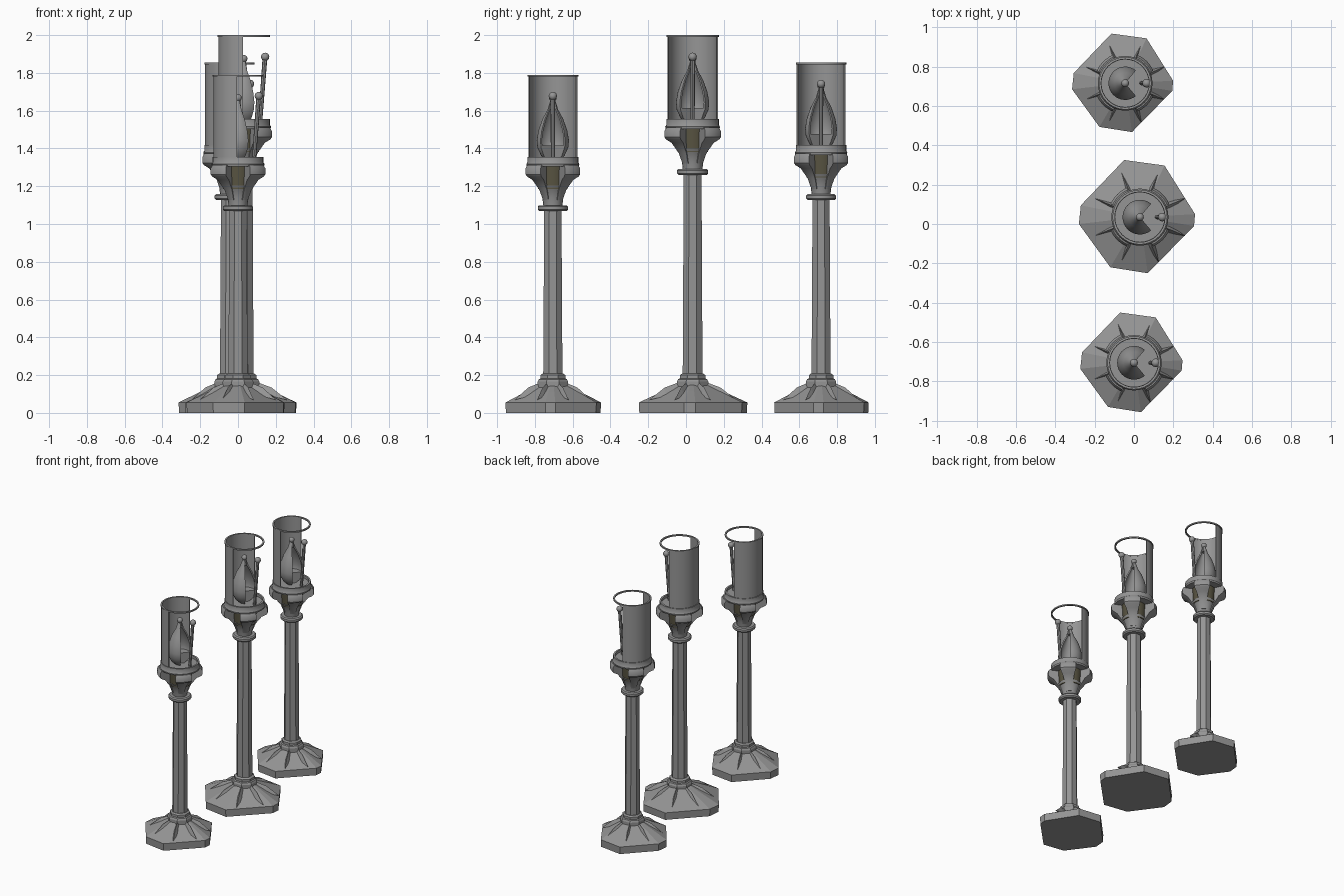
import bpy, bmesh, math
from mathutils import Vector

if "Cube" in bpy.data.objects:
    bpy.data.objects.remove(bpy.data.objects["Cube"])

def mat(name, c):
    m = bpy.data.materials.new(name)
    m.diffuse_color = (*c, 1)
    m.use_nodes = True
    m.node_tree.nodes["Principled BSDF"].inputs["Base Color"].default_value = m.diffuse_color
    return m

GREY = mat("weathered_grey", (0.30, 0.30, 0.30))
OLIVE = mat("dark_olive", (0.10, 0.09, 0.055))

def finish(name, bm, material, smooth=True):
    bmesh.ops.remove_doubles(bm, verts=bm.verts, dist=1e-5)
    bmesh.ops.recalc_face_normals(bm, faces=bm.faces)
    me = bpy.data.meshes.new(name)
    bm.to_mesh(me)
    bm.free()
    me.materials.append(material)
    ob = bpy.data.objects.new(name, me)
    bpy.context.collection.objects.link(ob)
    if smooth:
        bpy.ops.object.select_all(action='DESELECT')
        ob.select_set(True)
        bpy.context.view_layer.objects.active = ob
        bpy.ops.object.shade_smooth_by_angle(angle=math.radians(35))
    return ob

def revolve(name, prof, xf, a0=0, a1=360, n=32, material=GREY, smooth=True, off=(0, 0)):
    """Spin a closed (radius, z) profile; partial sweeps get end caps."""
    full = a1 - a0 >= 360
    bm = bmesh.new()
    rings = []
    for i in range(n if full else n + 1):
        a = math.radians(a0 + (a1 - a0) * i / n)
        rings.append([bm.verts.new(xf(r * math.cos(a) + off[0], r * math.sin(a) + off[1], z))
                      for r, z in prof])
    k = len(prof)
    for i in range(n):
        A, B = rings[i], rings[(i + 1) % len(rings)]
        for j in range(k):
            q = (j + 1) % k
            if prof[j][0] == 0 and prof[q][0] == 0:
                continue
            bm.faces.new((A[j], B[j], B[q], A[q]))
    if not full:
        bm.faces.new(rings[0])
        bm.faces.new(rings[-1])
    bmesh.ops.dissolve_degenerate(bm, edges=bm.edges, dist=1e-6)
    return finish(name, bm, material, smooth)

def ball(name, p, r, xf):
    bm = bmesh.new()
    bmesh.ops.create_uvsphere(bm, u_segments=12, v_segments=8, radius=r)
    for v in bm.verts:
        v.co = v.co + xf(*p)
    finish(name, bm, GREY)

def rod(name, p, q, r0, r1, xf, n=8):
    bm = bmesh.new()
    ends = []
    for c, r in ((p, r0), (q, r1)):
        ends.append([bm.verts.new(xf(c[0] + r * math.cos(t), c[1] + r * math.sin(t), c[2]))
                     for t in [2 * math.pi * i / n for i in range(n)]])
    for i in range(n):
        j = (i + 1) % n
        bm.faces.new((ends[0][i], ends[0][j], ends[1][j], ends[1][i]))
    for e in ends:
        bm.faces.new(e)
    finish(name, bm, GREY)

# Uneven eight-sided foot outline
FOOT = [(-.08, .29), (.125, .262), (.28, .015), (.275, -.045),
        (.04, -.285), (-.15, -.255), (-.31, -.035), (-.30, .06)]

def lantern(tag, cx, cy, post_top, top, foot_s, head_s):
    low = lambda x, y, z: Vector((cx + x * foot_s, cy + y * foot_s, z))
    post = lambda x, y, z: Vector((cx + x * head_s, cy + y * head_s, z))
    zs = (top - post_top) / 0.74
    head = lambda x, y, z: Vector((cx + x * head_s, cy + y * head_s, post_top + z * zs))
    # Stone foot
    bm = bmesh.new()
    rings = [[bm.verts.new(low(x * s, y * s, z)) for x, y in FOOT]
             for s, z in ((.99, 0), (1, .055), (.57, .112), (.28, .15))]
    for A, B in zip(rings, rings[1:]):
        for i in range(8):
            j = (i + 1) % 8
            bm.faces.new((A[i], A[j], B[j], B[i]))
    bm.faces.new(rings[0])
    bm.faces.new(rings[-1])
    finish(tag + "_foot", bm, GREY, False)
    # Tapered ribs on the foot
    bm = bmesh.new()
    for k in range(8):
        a = math.radians(22.5 + 45 * k)
        d, s = Vector((math.cos(a), math.sin(a), 0)), Vector((-math.sin(a), math.cos(a), 0))
        P = lambda r, w, z: bm.verts.new(low(*(d * r + s * w + Vector((0, 0, z)))))
        l, r, t, m, tip, bl, br = (P(.07, .03, .11), P(.07, -.03, .11), P(.07, 0, .165),
                                   P(.16, 0, .134), P(.25, 0, .068),
                                   P(.16, .02, .09), P(.16, -.02, .09))
        for f in ((l, r, t), (t, r, br, m), (t, m, bl, l), (m, br, tip), (m, tip, bl),
                  (l, bl, br, r), (bl, tip, br)):
            bm.faces.new(f)
    finish(tag + "_foot_ribs", bm, GREY, False)
    # Stepped collar and post
    revolve(tag + "_collar", [(0, .13), (.092, .13), (.092, .165), (.085, .178), (.075, .182),
                              (.075, .2), (.062, .208), (0, .208)], post, 22.5, 382.5, 8, smooth=False)
    revolve(tag + "_post", [(0, .19), (.058, .19), (.052, post_top + .02), (0, post_top + .02)],
            post, 22.5, 382.5, 8, smooth=False)
    revolve(tag + "_neck_ring", [(0, 0), (.076, 0), (.084, .008), (.084, .024), (.076, .032), (0, .032)], head)
    # Flared cup with a dark core seen through four windows
    revolve(tag + "_cup", [(0, .03), (.053, .03), (.058, .07), (.072, .11), (.09, .14), (0, .14)],
            head, 22.5, 382.5, 16)
    revolve(tag + "_window_core", [(0, .12), (.082, .12), (.09, .25), (0, .25)], head,
            n=16, material=OLIVE)
    for k in range(4):
        c = 45 + 90 * k
        revolve(f"{tag}_corbel_{k}", [(.05, .06), (.06, .06), (.082, .115), (.125, .17), (.158, .188),
                                      (.167, .2), (.167, .232), (.155, .25), (.05, .25)],
                head, c - 21, c + 21, 6)
    # Platform with raised rim
    revolve(tag + "_platform", [(0, .243), (.145, .243), (.148, .255), (.142, .265), (.142, .295),
                                (.128, .295), (.128, .275), (0, .275)], head)
    # Half shield and its thin top ring
    revolve(tag + "_shield", [(.13, .27), (.137, .27), (.137, .735), (.13, .735)], head, 92, 268, 24)
    revolve(tag + "_top_ring", [(.13, .73), (.142, .73), (.142, .74), (.13, .74)], head)
    # Teardrop burner, open toward +x, filled in its lower part
    out = [(.03, .27), (.065, .3), (.086, .345), (.09, .385), (.08, .44), (.058, .5), (.03, .55), (.014, .6)]
    revolve(tag + "_burner", out + [(r - .011, z) for r, z in reversed(out)], head, 50, 310, 24)
    revolve(tag + "_burner_fill", [(0, .27), (.03, .27), (.06, .3), (.079, .345), (.079, .355), (0, .355)],
            head, 50, 310, 16)
    rod(tag + "_burner_tip", (0, 0, .56), (0, 0, .61), .018, .011, head)
    ball(tag + "_burner_knob", (0, 0, .615), .02, head)
    # Leaning lever in front
    rod(tag + "_lever", (.088, 0, .265), (.115, 0, .62), .011, .013, head)
    ball(tag + "_lever_knob", (.116, 0, .625), .022, head)

lantern("front_lantern", 0.0, -0.705, 1.068, 1.79, 0.88, 0.95)
lantern("middle_lantern", 0.03, 0.035, 1.26, 2.0, 1.0, 0.98)
lantern("rear_lantern", -0.045, 0.715, 1.127, 1.855, 0.87, 0.94)
